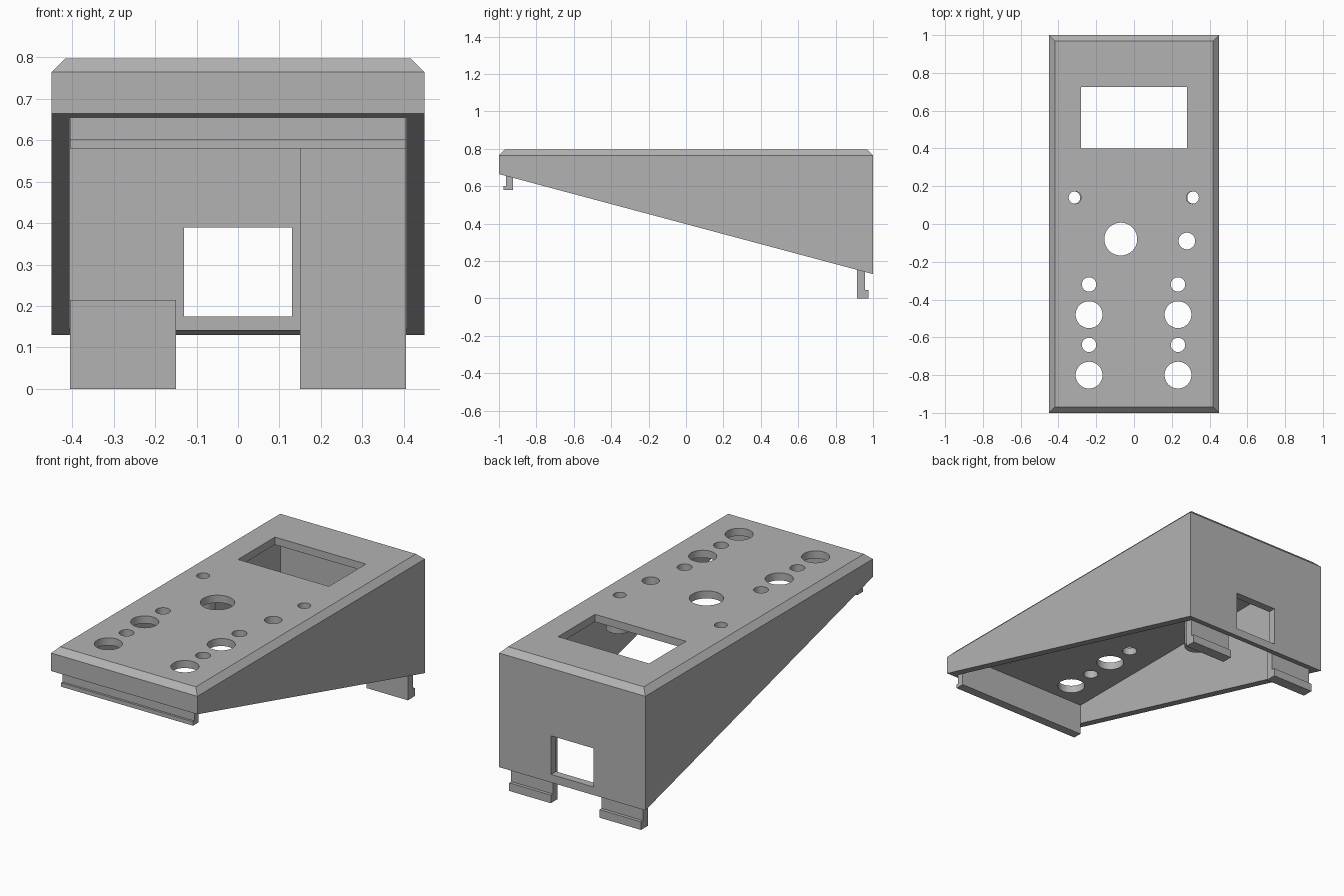
import bpy, bmesh
from mathutils import Matrix, Vector

if "Cube" in bpy.data.objects:
    bpy.data.objects.remove(bpy.data.objects["Cube"], do_unlink=True)

grey = bpy.data.materials.new("light_grey_plastic")
grey.use_nodes = True
grey.diffuse_color = (0.45, 0.45, 0.45, 1)
grey.node_tree.nodes["Principled BSDF"].inputs["Base Color"].default_value = (0.45, 0.45, 0.45, 1)


def add_box(bm, lo, hi):
    lo, hi = Vector(lo), Vector(hi)
    m = Matrix.Translation((lo + hi) / 2) @ Matrix.Diagonal((*(hi - lo), 1))
    return bmesh.ops.create_cube(bm, size=1, matrix=m)["verts"]


def add_cylinder(bm, x, y, z0, z1, r):
    bmesh.ops.create_cone(bm, cap_ends=True, segments=48, radius1=r, radius2=r,
                          depth=z1 - z0, matrix=Matrix.Translation((x, y, (z0 + z1) / 2)))


def finish(bm, name):
    bmesh.ops.recalc_face_normals(bm, faces=bm.faces)
    mesh = bpy.data.meshes.new(name)
    bm.to_mesh(mesh)
    bm.free()
    obj = bpy.data.objects.new(name, mesh)
    bpy.context.collection.objects.link(obj)
    mesh.materials.append(grey)
    return obj


def activate(obj):
    bpy.ops.object.select_all(action='DESELECT')
    obj.select_set(True)
    bpy.context.view_layer.objects.active = obj


def cut(obj, cutter):
    cutter.hide_render = True
    mod = obj.modifiers.new("cut", 'BOOLEAN')
    mod.operation, mod.solver, mod.object = 'DIFFERENCE', 'EXACT', cutter
    activate(obj)
    bpy.ops.object.modifier_apply(modifier=mod.name)
    bpy.data.objects.remove(cutter, do_unlink=True)


def smooth(obj):
    activate(obj)
    bpy.ops.object.shade_smooth_by_angle(angle=0.5)


TOP, CEILING = 0.797, 0.755
INNER_X, INNER_FRONT, INNER_BACK = 0.407, -0.963, 0.957

# Wedge-shaped housing with chamfered top edges
bm = bmesh.new()
for v in add_box(bm, (-0.45, -1, 0), (0.45, 1, TOP)):
    if v.co.z < 0.1:
        v.co.z = 0.665 if v.co.y < 0 else 0.13
rim = [e for e in bm.edges if all(v.co.z > 0.7 for v in e.verts)]
bmesh.ops.bevel(bm, geom=rim, offset=0.032, segments=1, affect='EDGES')
housing = finish(bm, "housing")

# Hollow interior, open underneath
bm = bmesh.new()
add_box(bm, (-INNER_X, INNER_FRONT, -0.5), (INNER_X, INNER_BACK, CEILING))
cut(housing, finish(bm, "cavity_cutter"))

# Display window, control holes and rear cable opening
bm = bmesh.new()
add_box(bm, (-0.28, 0.4, 0.7), (0.28, 0.725, 0.9))
add_box(bm, (-0.13, 0.9, 0.175), (0.13, 1.1, 0.39))
holes = [(-0.07, -0.08, 0.087), (0.28, -0.09, 0.044),
         (-0.313, 0.14, 0.033), (0.31, 0.14, 0.033)]
for x in (-0.238, 0.233):
    for y, r in ((-0.32, 0.038), (-0.48, 0.071), (-0.64, 0.038), (-0.8, 0.071)):
        holes.append((x, y, r))
for x, y, r in holes:
    add_cylinder(bm, x, y, 0.7, 0.9, r)
cut(housing, finish(bm, "opening_cutter"))
smooth(housing)

# Hollow bosses under the two small holes
for side, x in (("right", -0.318), ("left", 0.315)):
    bm = bmesh.new()
    add_cylinder(bm, x, 0.14, 0.61, CEILING, 0.066)
    boss = finish(bm, side + "_boss")
    bm = bmesh.new()
    add_cylinder(bm, x, 0.14, 0.5, 0.9, 0.033)
    cut(boss, finish(bm, "bore_cutter"))
    smooth(boss)


# Snap clips: an L-shaped profile in the side plane, swept across x
def clip(name, x0, x1, wall, tip, inner, z0, hook_z, z1):
    profile = [(inner, z0), (tip, z0), (tip, hook_z), (wall, hook_z), (wall, z1), (inner, z1)]
    bm = bmesh.new()
    face = bm.faces.new([bm.verts.new((x0, y, z)) for y, z in profile])
    swept = bmesh.ops.extrude_face_region(bm, geom=[face])["geom"]
    bmesh.ops.translate(bm, vec=(x1 - x0, 0, 0),
                        verts=[g for g in swept if isinstance(g, bmesh.types.BMVert)])
    return finish(bm, name)


clip("front_clip", -0.406, 0.406, INNER_FRONT, -0.975, -0.925, 0.58, 0.602, CEILING)
clip("back_right_clip", -0.406, -0.15, INNER_BACK, 0.975, 0.914, 0, 0.045, 0.215)
clip("back_left_clip", 0.15, 0.406, INNER_BACK, 0.975, 0.914, 0, 0.045, CEILING)
